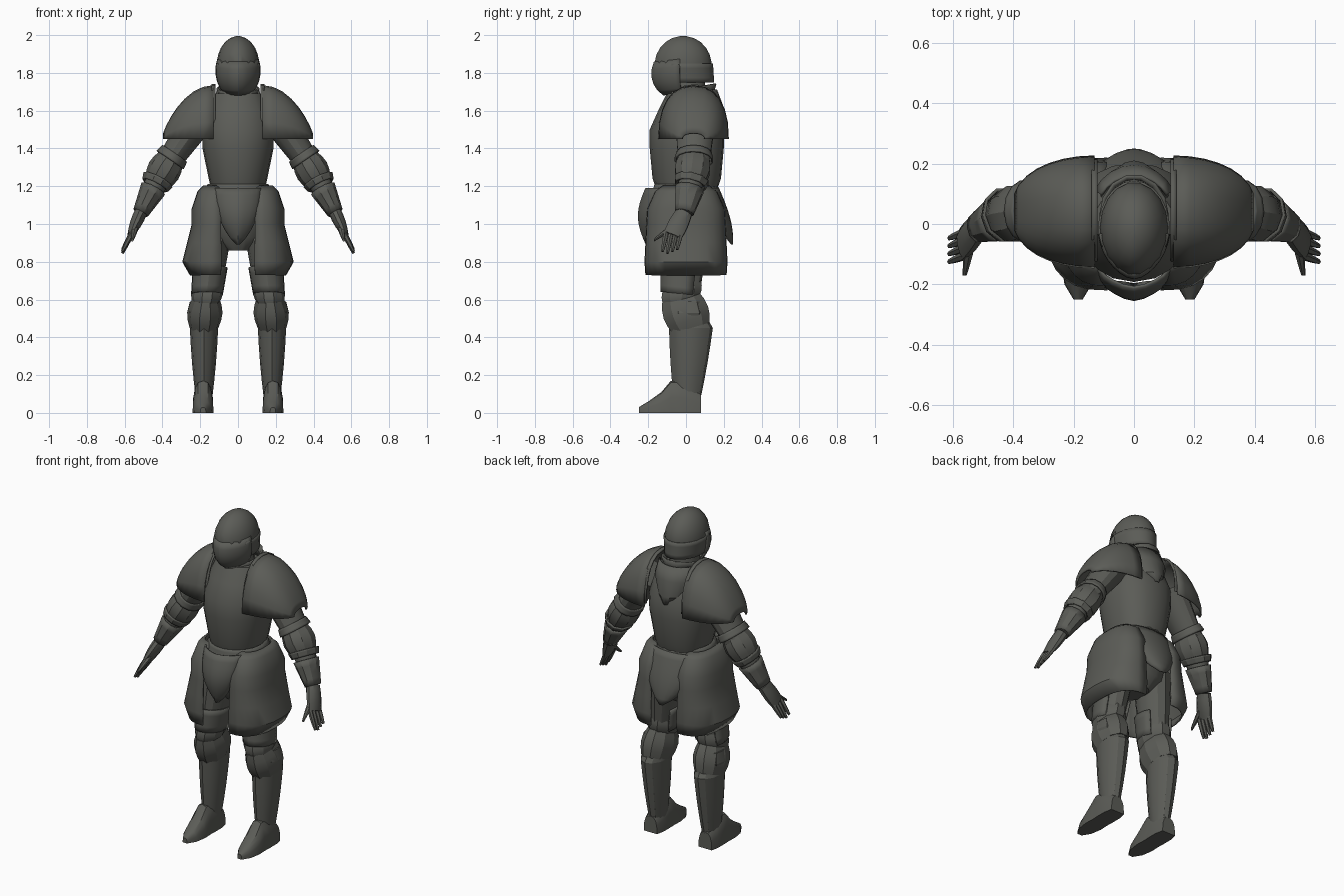
import bpy, bmesh
from math import radians, cos, sin, pi
from mathutils import Vector

if "Cube" in bpy.data.objects:
    bpy.data.objects.remove(bpy.data.objects["Cube"])

steel = bpy.data.materials.new("dark_steel")
steel.use_nodes = True
colour = (.105, .107, .095, 1)
steel.diffuse_color = colour
steel.node_tree.nodes["Principled BSDF"].inputs["Base Color"].default_value = colour
X, Y, Z = Vector((1, 0, 0)), Vector((0, 1, 0)), Vector((0, 0, 1))

# Joints of the left side; the mirror supplies the right
SHOULDER = Vector((.2, .05, 1.57))
ELBOW = Vector((.4, .04, 1.28))
WRIST = Vector((.515, -.01, 1.06))
KNUCKLE = Vector((.57, -.07, .94))
HIP = Vector((.12, .01, 1))
KNEE = Vector((.17, -.025, .58))
CALF = Vector((.18, .03, .45))
ANKLE = Vector((.18, .01, .08))


def signed_power(value, power):
    return abs(value) ** power * (1 if value > 0 else -1)


def loft(name, sections, sides=14, arc=None, axes=(X, Y), follow=False, power=1,
         keel=0, slope=0, mirror=False, hollow=False, sharp=30):
    """Skin sections of (centre, radius_a, radius_b); an arc leaves the ring open."""
    bm = bmesh.new()
    start, end = arc or (0, 360)
    count = sides + 1 if arc else sides
    ea, eb = axes
    if follow:
        direction = (sections[-1][0] - sections[0][0]).normalized()
        ea = Y.cross(direction).normalized()
        eb = direction.cross(ea)
    loops = []
    for centre, ra, rb in sections:
        loop = []
        for k in range(count):
            angle = radians(start + (end - start) * k / sides)
            u = signed_power(cos(angle), power)
            v = signed_power(sin(angle), power)
            point = centre + ea * u * ra + eb * v * rb
            point.y -= keel * max(0, -sin(angle)) ** 10
            point.z += slope * v * rb
            loop.append(bm.verts.new(point))
        loops.append(loop)
    for lower, upper in zip(loops, loops[1:]):
        for k in range(count - 1 if arc and hollow else count):
            j = (k + 1) % count
            bm.faces.new((lower[k], lower[j], upper[j], upper[k]))
    if not hollow:
        bm.faces.new(loops[0])
        bm.faces.new(loops[-1])
    bmesh.ops.recalc_face_normals(bm, faces=bm.faces)
    mesh = bpy.data.meshes.new(name)
    bm.to_mesh(mesh)
    bm.free()
    mesh.materials.append(steel)
    part = bpy.data.objects.new(name, mesh)
    bpy.context.collection.objects.link(part)
    bpy.ops.object.select_all(action="DESELECT")
    part.select_set(True)
    bpy.context.view_layer.objects.active = part
    bpy.ops.object.shade_smooth_by_angle(angle=radians(sharp))
    if hollow:
        plate = part.modifiers.new("plate", "SOLIDIFY")
        plate.thickness, plate.offset = .01, 0
    if mirror:
        part.modifiers.new("pair", "MIRROR")


def span(a, b, first, last, bulge=0, steps=4):
    """Sections from a to b, tapering between two radius pairs."""
    first, last = Vector(first), Vector(last)
    result = []
    for i in range(steps + 1):
        t = i / steps
        radii = first.lerp(last, t)
        swell = bulge * sin(pi * t)
        result.append((a.lerp(b, t), radii.x + swell, radii.y + swell))
    return result


def stack(x, y, *rows):
    """Level sections from rows of (height, radius_x, radius_y)."""
    return [(Vector((x, y, z)), rx, ry) for z, rx, ry in rows]


def dome(y, z, rx, ry, height, start, end, steps=7):
    """Level sections of an ellipsoid between two polar angles."""
    angles = [radians(start + (end - start) * i / steps) for i in range(steps + 1)]
    return stack(0, y, *[(z + height * cos(a), rx * sin(a), ry * sin(a)) for a in angles])


def limb(name, sections, **options):
    loft(name, sections, mirror=True, **options)


def arm(name, sections, **options):
    limb(name, sections, follow=True, **options)


# Helmet, visor, nape and neck
loft("helmet", dome(-.012, 1.84, .113, .15, .155, 6, 115), sides=18, keel=.008)
loft("visor", dome(-.005, 1.815, .117, .162, .15, 66, 142, 5), arc=(190, 350),
     keel=.012, slope=.12, hollow=True, sharp=20)
loft("nape_guard", span(Vector((0, -.012, 1.85)), Vector((0, -.008, 1.75)),
                        (.113, .15), (.102, .152)), arc=(-25, 205), hollow=True)
loft("neck", stack(0, .01, (1.62, .09, .1), (1.8, .07, .09)))
loft("gorget", stack(0, .03, (1.63, .13, .13), (1.69, .1, .12), (1.72, .11, .13)),
     slope=.18, hollow=True)

# Breastplate, back plate, waist and hips
loft("cuirass", stack(0, .01, (1.17, .14, .15), (1.24, .155, .175), (1.4, .188, .19),
                      (1.5, .19, .19), (1.6, .17, .145), (1.69, .13, .1)),
     sides=20, power=.85, keel=.012, sharp=25)
loft("upper_back_plate", stack(0, .05, (1.71, .12, .11), (1.63, .14, .14),
                               (1.54, .1, .155), (1.49, .03, .155)),
     sides=8, arc=(25, 155), hollow=True)
loft("waist_flange", span(Z * 1.21, Z * 1.14, (.155, .165), (.19, .18)),
     sides=18, hollow=True)
loft("pelvis", stack(0, .01, (1.2, .14, .15), (1.05, .19, .15), (.93, .15, .13),
                     (.86, .06, .09)), power=.85)


# Tongue-shaped plates hanging before and behind
def tongue(name, side, width, top, flare, turn, arc):
    sections = []
    for i in range(9):
        t = i / 8.1
        w = width * (1 - t ** 2.2) ** .85
        face = top + flare * sin(turn * t)
        sections.append((Vector((0, side * (face - w * .6), 1.19 - .3 * t)), w, w * .6))
    loft(name, sections, sides=10, arc=arc, keel=.01, hollow=True)


tongue("front_tasset", -1, .12, .2, .04, 3.2, (180, 360))
tongue("rear_tasset", 1, .18, .17, .075, 1.7, (0, 180))
limb("side_tasset", stack(.1, 0, (1.2, .08, .12), (1.17, .11, .16), (1.08, .14, .2),
                          (1, .14, .205), (.9, .165, .21), (.8, .19, .215), (.73, .15, .21)),
     arc=(-92, 92), power=.8, hollow=True)

# Shoulder plates: arches that shrink outward
arches = []
for i in range(8):
    u = .97 * (1 - (1 - i / 7) ** 1.5)
    fall = 1 - u * u
    arches.append((Vector((.13 + .27 * u, .04, 1.45)), .182 * fall ** .4, .28 * fall ** .8))
limb("pauldron", arches, sides=12, arc=(0, 180), axes=(Y, Z), power=.85,
     hollow=True, sharp=25)
limb("pauldron_collar", [(Vector((x, .045, 1.47)), .168, .265) for x in (.12, .14)],
     sides=12, arc=(0, 180), axes=(Y, Z), power=.85, hollow=True)

# Arms
arm("upper_arm", span(SHOULDER, ELBOW, (.09, .11), (.06, .08)))
arm("upper_arm_band", span(SHOULDER.lerp(ELBOW, .68), SHOULDER.lerp(ELBOW, .8),
                           (.075, .09), (.082, .1)), hollow=True)
arm("elbow_guard", span(SHOULDER.lerp(ELBOW, .76), ELBOW.lerp(WRIST, .3),
                        (.07, .08), (.065, .07), .022), sides=10, sharp=20)
arm("elbow_rim", span(ELBOW.lerp(WRIST, .2), ELBOW.lerp(WRIST, .34),
                      (.082, .09), (.07, .08)), sides=10, hollow=True)
arm("forearm", span(ELBOW, WRIST, (.065, .07), (.036, .045), .005))
arm("gauntlet_cuff", span(ELBOW.lerp(WRIST, .42), WRIST, (.065, .075), (.038, .048)),
    sides=10, hollow=True)

# Hands
arm("palm", span(WRIST, KNUCKLE, (.034, .045), (.016, .052), .006), sides=10)
for i, finger in enumerate(("index", "middle", "ring", "little")):
    root = Vector((.56, -.105 + i * .026, .955))
    tip = root + Vector((.052, -.02, -.11 + .01 * abs(i - 1)))
    arm(finger + "_finger", span(root, tip, (.014, .014), (.007, .008), .002, 3), sides=6)
limb("thumb", span(WRIST.lerp(KNUCKLE, .4), Vector((.56, -.17, .915)),
                   (.02, .02), (.007, .008), .003), sides=7, axes=(X, Z))

# Thighs and knees
limb("thigh", span(HIP, KNEE, (.095, .12), (.07, .09)), sides=12)
limb("thigh_plate", span(HIP.lerp(KNEE, .55), HIP.lerp(KNEE, .88), (.088, .12), (.08, .11)),
     sides=10, arc=(150, 390), slope=-.1, hollow=True)
limb("knee_rim", span(HIP.lerp(KNEE, .76), KNEE, (.074, .1), (.068, .09), .014),
     sides=10, slope=.2, keel=.008, sharp=20)
limb("knee_guard", span(KNEE + Z * .03, CALF, (.07, .1), (.076, .1), .02),
     sides=10, slope=.3, keel=.01, sharp=20)
limb("knee_wing", stack(.225, .015, (.59, .03, .06), (.53, .045, .08), (.49, .03, .06)),
     sides=8)

# Shins
limb("upper_greave", span(KNEE, CALF, (.07, .09), (.075, .112)), sides=12, keel=.008)
limb("greave", span(CALF, ANKLE, (.075, .112), (.044, .068), .004),
     sides=12, keel=.008)

# Pointed armoured shoes
shoe = [(.08, .045, .1), (.03, .055, .14), (-.03, .055, .17), (-.08, .053, .17),
        (-.13, .056, .11), (-.2, .045, .06), (-.25, .015, .03)]
limb("sabaton", [(Vector((.185, y, 0)), width, height) for y, width, height in shoe],
     sides=8, arc=(0, 180), axes=(X, Z), power=.75)
